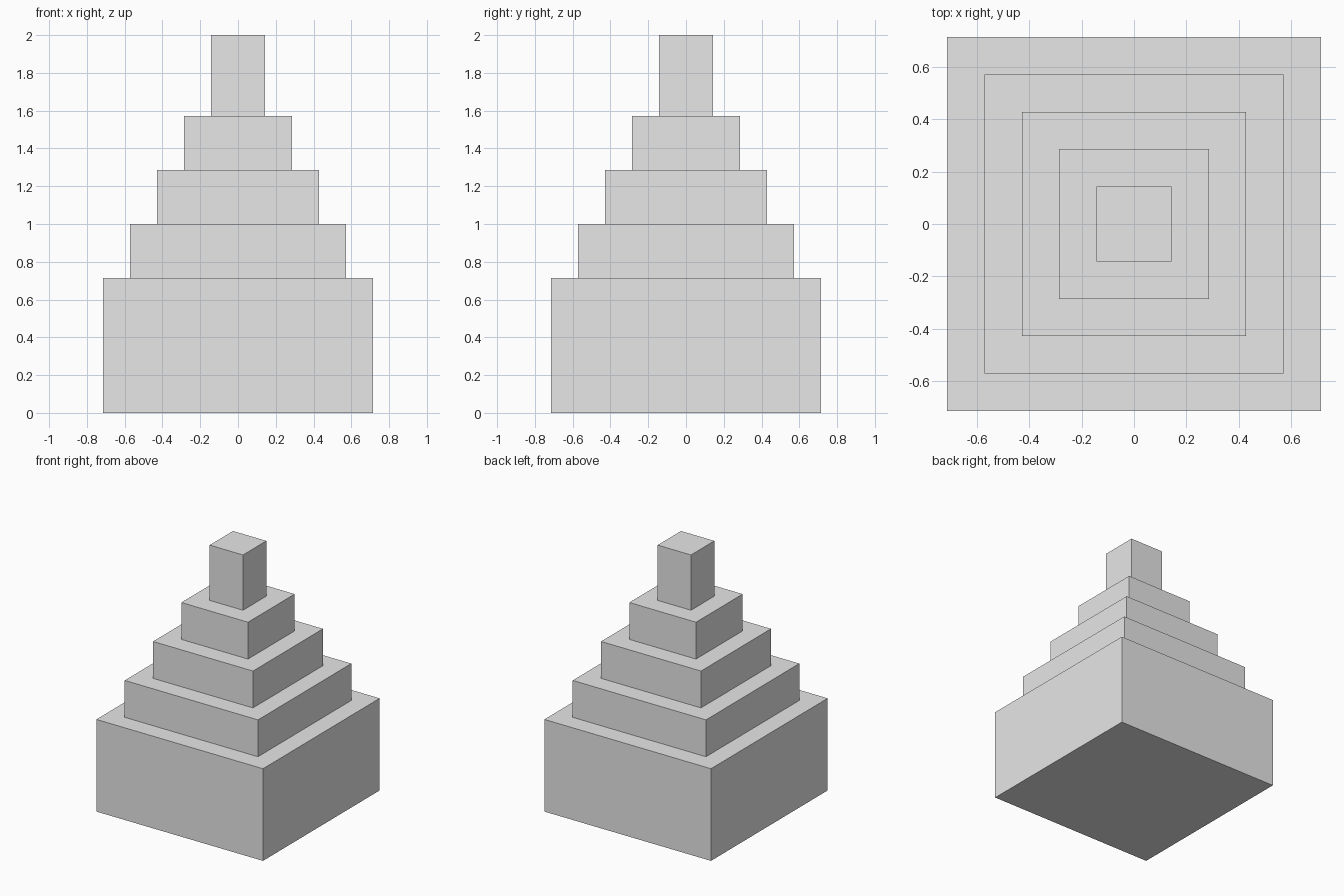
import bpy

cube = bpy.data.objects.get("Cube")
if cube:
    bpy.data.objects.remove(cube, do_unlink=True)

# Single plain grey for the whole tower
grey = bpy.data.materials.new("light_grey")
grey.use_nodes = True
colour = (0.8, 0.8, 0.8, 1.0)
grey.diffuse_color = colour
grey.node_tree.nodes["Principled BSDF"].inputs["Base Color"].default_value = colour

UNIT = 1 / 7  # every size is a whole number of these


def add_tier(name, width, height, bottom):
    """Square block standing on the given height, sizes in units."""
    bpy.ops.mesh.primitive_cube_add(size=1, location=(0, 0, (bottom + height / 2) * UNIT))
    tier = bpy.context.object
    tier.name = name
    tier.scale = (width * UNIT, width * UNIT, height * UNIT)
    bpy.ops.object.transform_apply(location=False, rotation=False, scale=True)
    tier.data.materials.append(grey)


# Stacked tiers from the ground up: name, width, height
tiers = [
    ("base_block", 10, 5),
    ("lower_step", 8, 2),
    ("middle_step", 6, 2),
    ("upper_step", 4, 2),
    ("top_pillar", 2, 3),
]
level = 0
for name, width, height in tiers:
    add_tier(name, width, height, level)
    level += height
